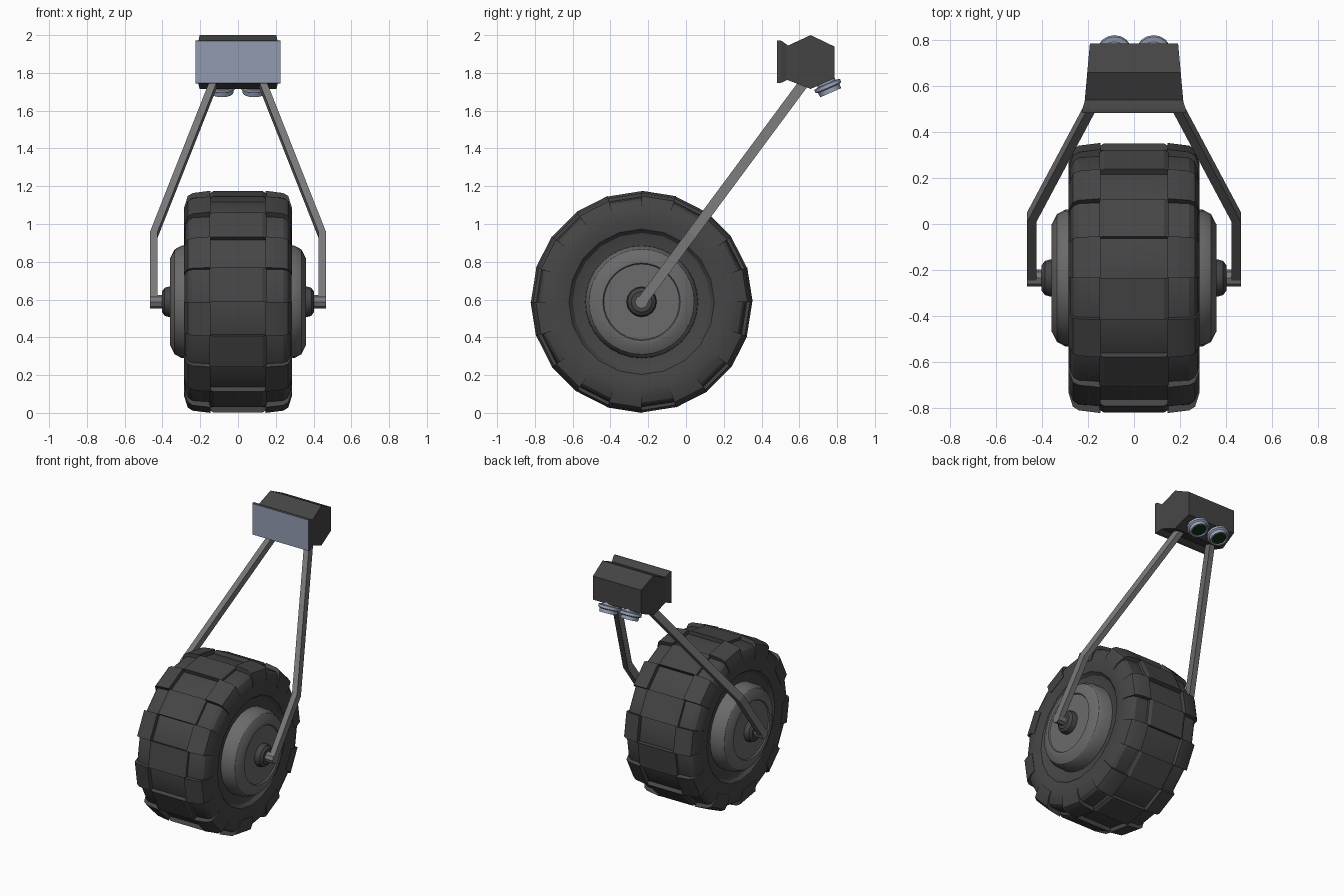
import bpy, bmesh, math
from mathutils import Vector

if "Cube" in bpy.data.objects:
    bpy.data.objects.remove(bpy.data.objects["Cube"])

WY, WZ, R = -0.235, 0.588, 0.588   # wheel centre and radius
SEG = 20


def material(name, rgb):
    m = bpy.data.materials.new(name)
    m.diffuse_color = (*rgb, 1)
    m.use_nodes = True
    m.node_tree.nodes["Principled BSDF"].inputs["Base Color"].default_value = m.diffuse_color
    return m


RUBBER = material("rubber", (0.060, 0.060, 0.060))
CASING = material("dark casing", (0.058, 0.058, 0.058))
HUB = material("hub grey", (0.145, 0.145, 0.145))
METAL = material("arm grey", (0.19, 0.19, 0.19))
SCREEN = material("screen blue grey", (0.29, 0.33, 0.44))
LENS = material("lens barrel", (0.34, 0.39, 0.51))
GLASS = material("green glass", (0.005, 0.025, 0.008))


def finish(name, bm, mats, smooth=False):
    bmesh.ops.recalc_face_normals(bm, faces=bm.faces)
    me = bpy.data.meshes.new(name)
    bm.to_mesh(me)
    bm.free()
    ob = bpy.data.objects.new(name, me)
    bpy.context.collection.objects.link(ob)
    for m in mats:
        me.materials.append(m)
    if smooth:
        bpy.ops.object.select_all(action='DESELECT')
        ob.select_set(True)
        bpy.context.view_layer.objects.active = ob
        bpy.ops.object.shade_smooth_by_angle(angle=math.radians(28))
    return ob


def loft(bm, rings, cap=True):
    """Skin a list of point rings, closing both ends."""
    vs = [[bm.verts.new(p) for p in r] for r in rings]
    n = len(vs[0])
    for a, b in zip(vs, vs[1:]):
        for i in range(n):
            j = (i + 1) % n
            bm.faces.new((a[i], a[j], b[j], b[i]))
    if cap:
        return bm.faces.new(vs[0][::-1]), bm.faces.new(vs[-1])


def wheel_point(x, r, a):
    return (x, WY + r * math.cos(a), WZ + r * math.sin(a))


def turned(name, profile, mat, seg):
    """Turn an (x, r) profile round the wheel axle."""
    bm = bmesh.new()
    loft(bm, [[wheel_point(x, r, 2 * math.pi * i / seg) for i in range(seg)]
              for x, r in profile])
    return finish(name, bm, [mat], True)


# Tyre carcass with recessed sidewalls
half = [(0.15, 0.557), (0.24, 0.55), (0.262, 0.535), (0.278, 0.50), (0.284, 0.45),
        (0.272, 0.385), (0.25, 0.365), (0.24, 0.33), (0.235, 0.28)]
turned("tyre", [(-x, r) for x, r in half[::-1]] + half, RUBBER, SEG)

# Tread blocks: centre and shoulder blocks alternate round the wheel
centre = [(-0.15, 0.53), (-0.15, 0.574), (-0.13, R - 0.002), (0.13, R - 0.002),
          (0.15, 0.574), (0.15, 0.53)]
shoulder = [(0.145, 0.52), (0.145, R), (0.24, 0.576), (0.266, 0.56),
            (0.285, 0.50), (0.286, 0.46), (0.26, 0.46)]
bm = bmesh.new()
for i in range(SEG):
    a0, a1 = (2 * math.pi * (i + k) / SEG for k in (0, 1))
    if i % 2:
        blocks = [centre]
    else:
        blocks = [shoulder, [(-x, r) for x, r in shoulder]]
    for prof in blocks:
        loft(bm, [[wheel_point(x, r, a) for x, r in prof] for a in (a0, a1)])
finish("tread_blocks", bm, [RUBBER], True)

# Hubs, hub caps and axle pins
for s, side in ((-1, "left"), (1, "right")):
    hub = [(0.2, 0.30), (0.30, 0.297), (0.335, 0.278), (0.36, 0.23), (0.36, 0.205),
           (0.352, 0.20), (0.352, 0.05)]
    cap = [(0.34, 0.08), (0.368, 0.08), (0.388, 0.074), (0.402, 0.055), (0.402, 0.02)]
    pin = [(0.38, 0.036), (0.465, 0.036)]
    for nm, prof, mat, seg in (("hub", hub, HUB, 32), ("hub_cap", cap, CASING, 16),
                               ("axle_pin", pin, METAL, 8)):
        turned(f"{side}_{nm}", [(s * x, r) for x, r in prof], mat, seg)

# Support arms: rectangular bars with one bend
slope = Vector((0, 0.835, 1.125)).normalized()
across = Vector((0, slope.z, -slope.y)) * 0.027
for s, side in ((-1, "left"), (1, "right")):
    path = [Vector((s * 0.445, WY, WZ)) - slope * 0.015,
            Vector((s * 0.445, 0.03, 0.945)),
            Vector((s * 0.125, 0.63, 1.755))]
    w = Vector((0.020, 0, 0))
    bm = bmesh.new()
    loft(bm, [[p + w + across, p - w + across, p - w - across, p + w - across]
              for p in path])
    finish(f"{side}_arm", bm, [METAL])

# Head: tapering six-sided casing
hexagon = [(0.53, 1.94), (0.66, 2.0), (0.785, 1.94), (0.785, 1.77),
           (0.66, 1.715), (0.53, 1.765)]
bm = bmesh.new()
loft(bm, [[(s * (0.215 - (y - 0.53) * 0.09), y, z) for y, z in hexagon]
          for s in (-1, 1)])
finish("head_casing", bm, [CASING])

# Flared front bezel with inset screen
bm = bmesh.new()
front, _ = loft(bm, [[(-w, y, lo), (w, y, lo), (w, y, hi), (-w, y, hi)]
                     for y, w, lo, hi in ((0.49, 0.226, 1.745, 1.972),
                                          (0.505, 0.224, 1.748, 1.970),
                                          (0.54, 0.212, 1.765, 1.945))])
bmesh.ops.inset_region(bm, faces=[front], thickness=0.02)
bmesh.ops.inset_region(bm, faces=[front], thickness=0.003, depth=-0.008)
front.material_index = 1
finish("screen_bezel", bm, [CASING, SCREEN])

# Pair of lenses under the rear of the head
axis = Vector((0, 0.4, -0.916)).normalized()
u, v = Vector((1, 0, 0)), axis.cross(Vector((1, 0, 0)))
barrel = [(-0.02, 0.05), (0.008, 0.052), (0.012, 0.074), (0.03, 0.074),
          (0.036, 0.062), (0.06, 0.06), (0.06, 0.05), (0.052, 0.048)]
for s, side in ((-1, "left"), (1, "right")):
    c = Vector((s * 0.085, 0.742, 1.75))
    bm = bmesh.new()
    _, glass = loft(bm, [[c + axis * d + (u * math.cos(t) + v * math.sin(t)) * r
                          for t in (2 * math.pi * i / 16 for i in range(16))]
                         for d, r in barrel])
    glass.material_index = 1
    finish(f"{side}_lens", bm, [LENS, GLASS], True)
